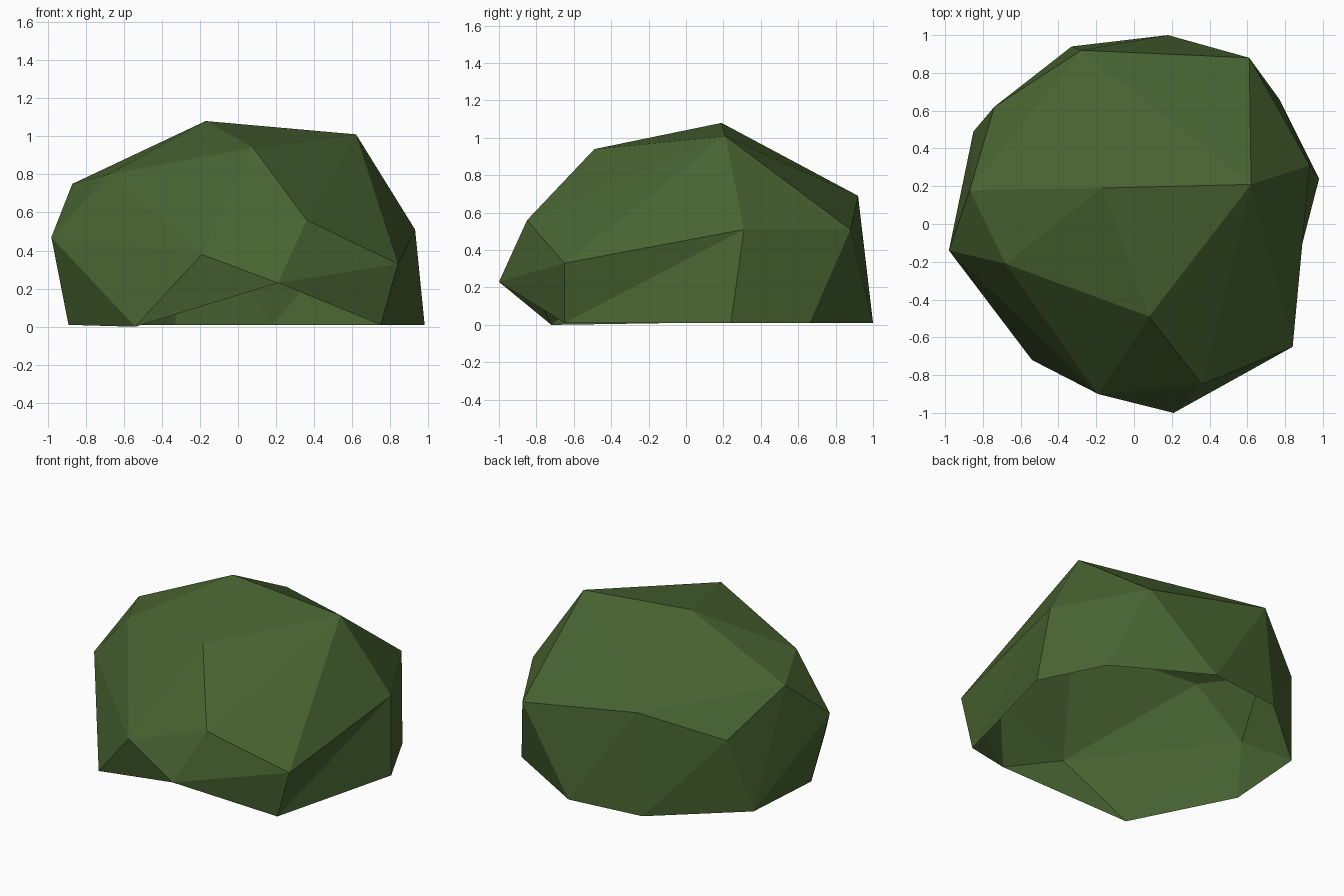
import bpy
import bmesh

default = bpy.data.objects.get("Cube")
if default:
    bpy.data.objects.remove(default, do_unlink=True)

# Leaf colour
leaf = bpy.data.materials.new("leaf green")
leaf.use_nodes = True
green = (0.065, 0.127, 0.031, 1.0)
leaf.diffuse_color = green
shader = next(n for n in leaf.node_tree.nodes if n.type == 'BSDF_PRINCIPLED')
shader.inputs["Base Color"].default_value = green
shader.inputs["Roughness"].default_value = 0.9

# Ground ring of the bush, going round from the front (x, y)
GROUND = [(-0.54, -0.72), (0.75, -0.65), (0.98, 0.24), (0.77, 0.66), (0.18, 1.0),
          (-0.33, 0.94), (-0.85, 0.49), (-0.89, -0.07)]
# Raised front lip that leaves a gap above the ground
LIP = (0.21, -1.0, 0.23)
# Widest ring of the foliage
WAIST = [(-0.19, -0.9, 0.38), (0.36, -0.85, 0.56), (0.84, -0.65, 0.33), (0.93, 0.31, 0.51),
         (0.61, 0.88, 0.51), (-0.28, 0.92, 0.69), (-0.74, 0.62, 0.51), (-0.98, -0.14, 0.47)]
# Top of the foliage
CROWN = [(0.08, -0.49, 0.94), (0.62, 0.21, 1.01), (-0.17, 0.19, 1.08),
         (-0.87, 0.18, 0.75), (-0.68, -0.21, 0.8)]

bm = bmesh.new()


def add_points(points):
    return [bm.verts.new(p) for p in points]


ground = add_points([(x, y, 0.01) for x, y in GROUND])
ground[0].co.z = 0.0
lip = add_points([LIP])
waist = add_points(WAIST)
add_points(CROWN)

# Faceted skin stretched over the rings
bmesh.ops.convex_hull(bm, input=bm.verts[:])
bmesh.ops.recalc_face_normals(bm, faces=bm.faces[:])

# Open underside: drop every face spanning only the rim
rim = set(ground + lip)
bmesh.ops.delete(bm, geom=[f for f in bm.faces if rim.issuperset(f.verts)], context='FACES')

# Shallow crease on the left side
ridge = bm.edges.get((ground[2], waist[2]))
if ridge and len(ridge.link_faces) == 2:
    bmesh.ops.rotate_edges(bm, edges=[ridge], use_ccw=False)

for face in bm.faces:
    face.smooth = False

mesh = bpy.data.meshes.new("bush")
bm.to_mesh(mesh)
bm.free()
mesh.materials.append(leaf)
bush = bpy.data.objects.new("bush", mesh)
bpy.context.scene.collection.objects.link(bush)
